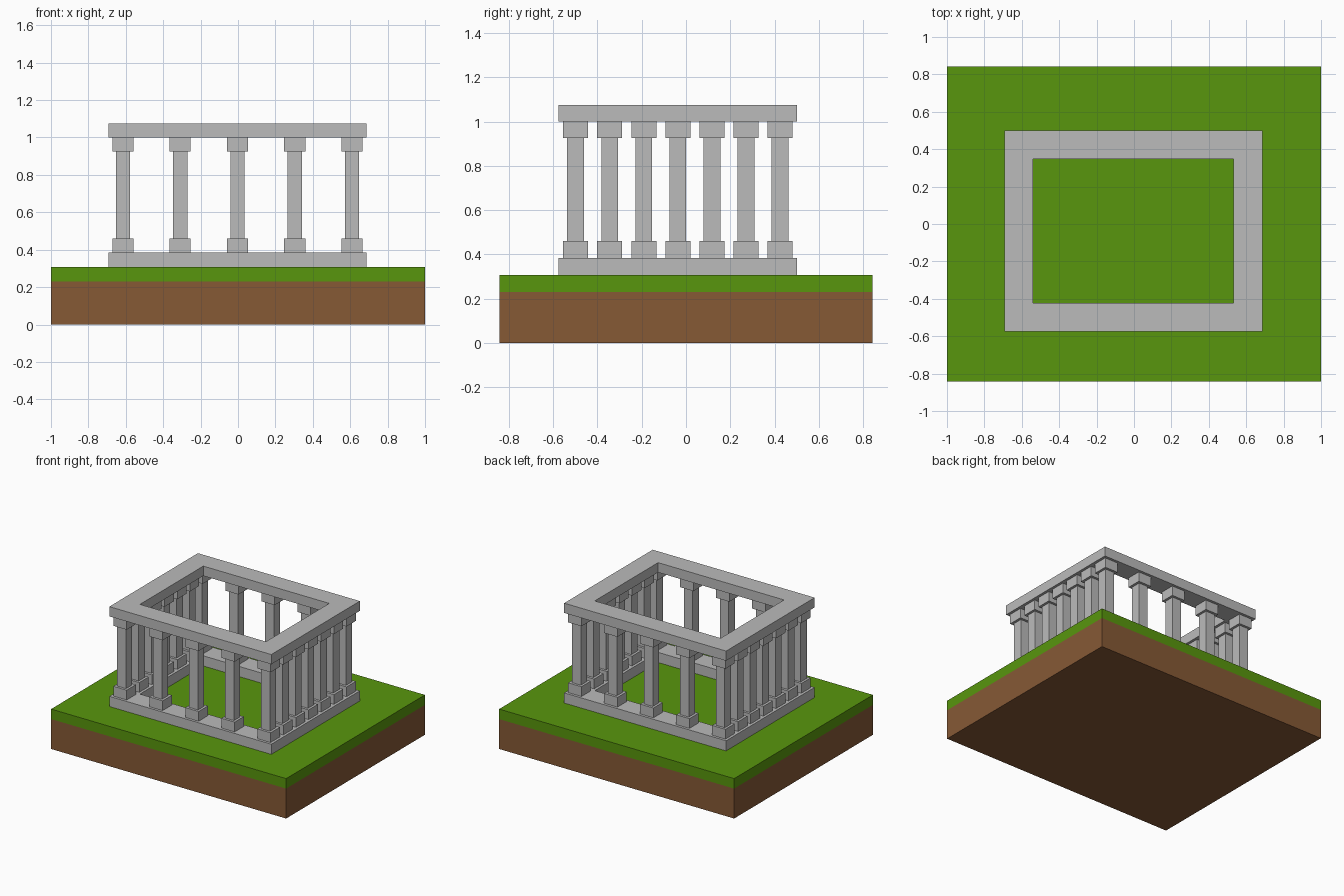
import bpy
import bmesh

old = bpy.data.objects.get("Cube")
if old:
    bpy.data.objects.remove(old, do_unlink=True)


def make_material(name, rgb):
    mat = bpy.data.materials.new(name)
    mat.use_nodes = True
    color = (*rgb, 1.0)
    mat.diffuse_color = color
    mat.node_tree.nodes["Principled BSDF"].inputs["Base Color"].default_value = color
    return mat


stone = make_material("grey stone", (0.497, 0.497, 0.497))
grass = make_material("green grass", (0.098, 0.305, 0.004))
soil = make_material("brown soil", (0.238, 0.100, 0.036))


def add_object(name, bm, mat, location=(0, 0, 0)):
    bmesh.ops.recalc_face_normals(bm, faces=bm.faces)
    mesh = bpy.data.meshes.new(name)
    bm.to_mesh(mesh)
    bm.free()
    mesh.materials.append(mat)
    obj = bpy.data.objects.new(name, mesh)
    obj.location = location
    bpy.context.collection.objects.link(obj)
    return obj


def rect(bm, half_x, half_y, z):
    corners = ((-1, -1), (1, -1), (1, 1), (-1, 1))
    return [bm.verts.new((sx * half_x, sy * half_y, z)) for sx, sy in corners]


def bridge(bm, a, b):
    for i in range(len(a)):
        j = (i + 1) % len(a)
        bm.faces.new((a[i], a[j], b[j], b[i]))


def slab(name, half_x, half_y, z0, z1, mat):
    bm = bmesh.new()
    low, high = rect(bm, half_x, half_y, z0), rect(bm, half_x, half_y, z1)
    bridge(bm, low, high)
    bm.faces.new(low)
    bm.faces.new(high)
    return add_object(name, bm, mat)


def frame(name, half_x, half_y, width, z0, z1):
    """Rectangular ring with an open middle."""
    bm = bmesh.new()
    loops = [rect(bm, half_x - inset, half_y - inset, z)
             for inset, z in ((0, z0), (0, z1), (width, z1), (width, z0))]
    for i in range(4):
        bridge(bm, loops[i], loops[(i + 1) % 4])
    return add_object(name, bm, stone, (CX, CY, 0))


# Ground block
slab("soil_block", 1.0, 0.843, 0.0, 0.23, soil)
slab("grass_layer", 1.0, 0.843, 0.23, 0.307, grass)

# Stone footing and top beam
CX, CY = -0.003, -0.037
HALF_X, HALF_Y, WIDTH = 0.689, 0.538, 0.153
FLOOR, CEILING = 0.385, 1.0
frame("footing", HALF_X, HALF_Y, WIDTH, 0.307, FLOOR)
frame("top_beam", HALF_X, HALF_Y, WIDTH, CEILING, 1.075)

# Square column: plinth, shaft and capital in one stepped profile
BLOCK, SHAFT, STEP = 0.0565, 0.038, 0.075
bm = bmesh.new()
profile = ((BLOCK, FLOOR), (BLOCK, FLOOR + STEP), (SHAFT, FLOOR + STEP),
           (SHAFT, CEILING - STEP), (BLOCK, CEILING - STEP), (BLOCK, CEILING))
loops = [rect(bm, r, r, z) for r, z in profile]
for low, high in zip(loops, loops[1:]):
    bridge(bm, low, high)
bm.faces.new(loops[0])
bm.faces.new(loops[-1])
first = add_object("column", bm, stone)
column_mesh = first.data
bpy.data.objects.remove(first)

# Columns around the frame: five across front and back, seven along each side
COLS, ROWS = 5, 7
reach_x, reach_y = HALF_X - WIDTH / 2, HALF_Y - WIDTH / 2
for i in range(COLS):
    for j in range(ROWS):
        if i in (0, COLS - 1) or j in (0, ROWS - 1):
            col = bpy.data.objects.new(f"column_{i + 1}_{j + 1}", column_mesh)
            col.location = (CX + reach_x * (2 * i / (COLS - 1) - 1),
                            CY + reach_y * (2 * j / (ROWS - 1) - 1), 0)
            bpy.context.collection.objects.link(col)
